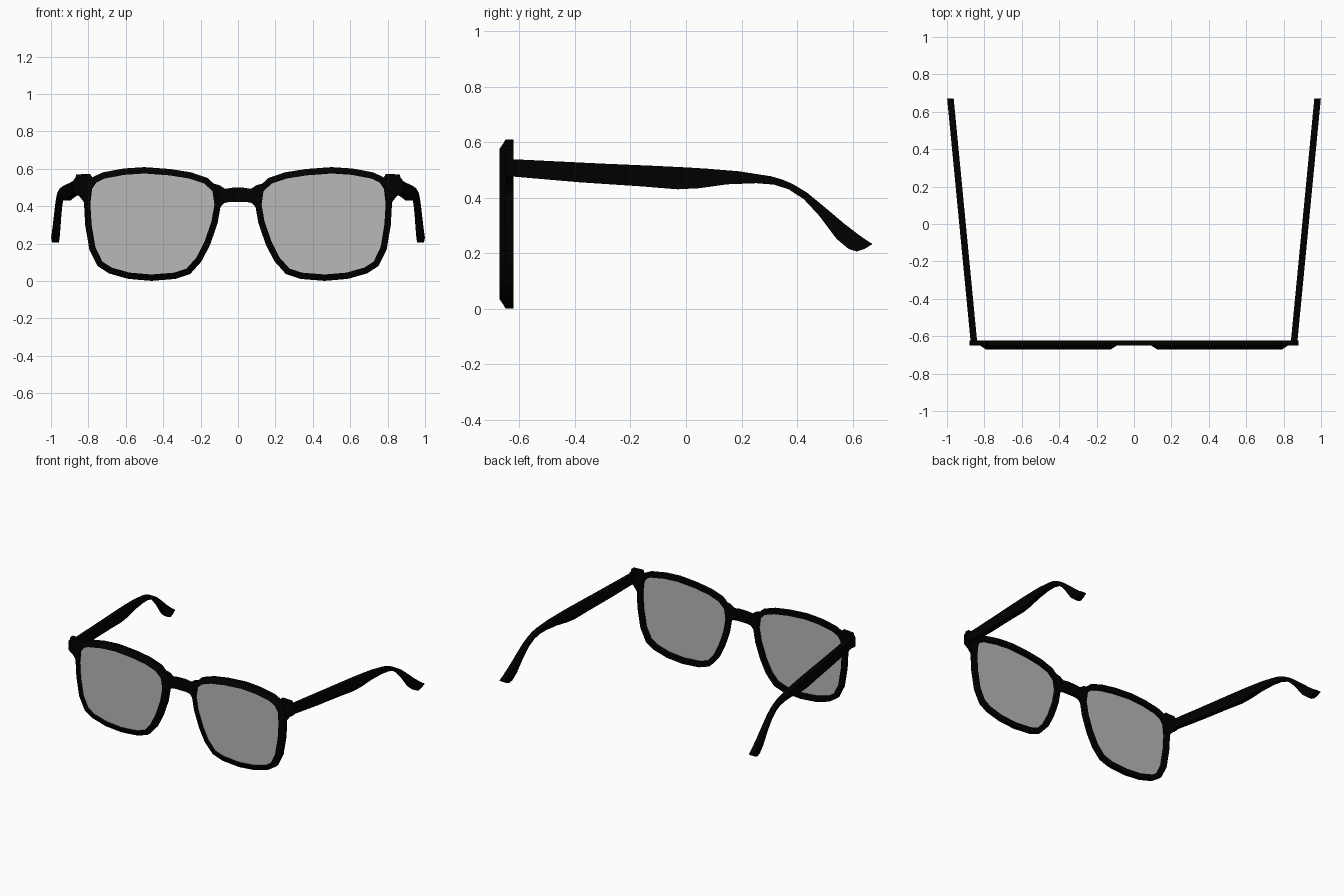
import bpy, bmesh
from mathutils import Vector

if "Cube" in bpy.data.objects:
    bpy.data.objects.remove(bpy.data.objects["Cube"])


def material(name, color):
    m = bpy.data.materials.new(name)
    m.diffuse_color = color
    m.use_nodes = True
    m.node_tree.nodes["Principled BSDF"].inputs["Base Color"].default_value = m.diffuse_color
    return m


BLACK = material("black_acetate", (0.0, 0.0, 0.0, 1))
TINT = material("lens_tint", (0.48, 0.48, 0.48, 1))


def make(name, verts, faces, mat, side=1):
    """Mesh object, mirrored in x when side is -1."""
    bm = bmesh.new()
    vs = [bm.verts.new((side * x, y, z)) for x, y, z in verts]
    for f in faces:
        bm.faces.new([vs[i] for i in f])
    bmesh.ops.recalc_face_normals(bm, faces=bm.faces)
    me = bpy.data.meshes.new(name)
    bm.to_mesh(me)
    bm.free()
    me.materials.append(mat)
    ob = bpy.data.objects.new(name, me)
    bpy.context.collection.objects.link(ob)
    return ob


def loft(name, rings, mat, side=1, closed=False):
    """Skin equal rings of points; close into a loop or cap the ends."""
    n, k = len(rings), len(rings[0])
    faces = [(i * k + j, i * k + (j + 1) % k,
              (i + 1) % n * k + (j + 1) % k, (i + 1) % n * k + j)
             for i in range(n if closed else n - 1) for j in range(k)]
    if not closed:
        faces += [tuple(range(k)), tuple(range((n - 1) * k, n * k))]
    return make(name, [p for r in rings for p in r], faces, mat, side)


def plate(name, outline, y0, y1, mat, side=1):
    """Extrude an x-z outline along y."""
    return loft(name, [[(x, y, z) for x, z in outline] for y in (y0, y1)], mat, side)


def offset(points, d):
    """Push a closed outline outwards by d."""
    centre = sum((Vector(p) for p in points), Vector((0, 0))) / len(points)
    out = []
    for i, p in enumerate(points):
        p = Vector(p)
        a = (p - Vector(points[i - 1])).normalized()
        b = (Vector(points[(i + 1) % len(points)]) - p).normalized()
        na, nb = Vector((-a.y, a.x)), Vector((-b.y, b.x))
        m = (na + nb).normalized()
        if m.dot(p - centre) < 0:
            m.negate()
        out.append(p + m * d / max(0.6, abs(m.dot(na))))
    return out


# Lens outline (x, z)
LENS = [(.783, .489), (.757, .527), (.714, .548), (.607, .568), (.50, .575),
        (.366, .565), (.259, .548), (.179, .521), (.136, .479), (.126, .409),
        (.142, .318), (.179, .211), (.222, .126), (.275, .067), (.34, .045),
        (.463, .035), (.58, .045), (.676, .072), (.725, .104), (.762, .179),
        (.783, .302), (.789, .409)]
RIM = offset(LENS, 0.034)

# End piece where the arm joins the rim (x, z)
TAB = [(.775, .545), (.79, .573), (.865, .57), (.87, .55), (.88, .54), (.88, .475),
       (.845, .45), (.815, .41), (.787, .43)]

# Arm side profile: top y, z and bottom y, z
ARM = [(-.635, .539, -.635, .477), (-.31, .523, -.38, .455), (-.10, .514, -.167, .441),
       (0, .509, -.03, .43), (.08, .504, .048, .434), (.19, .495, .149, .448),
       (.306, .477, .253, .452), (.345, .466, .317, .447), (.385, .449, .37, .43),
       (.435, .419, .425, .394), (.496, .369, .478, .337), (.568, .308, .543, .251),
       (.62, .268, .586, .215), (.645, .25, .615, .206), (.672, .233, .645, .216)]
HALF = 0.0175


def arm_x(y):
    return 0.856 + (y + 0.63) * 0.0965


for side, label in ((1, "right"), (-1, "left")):
    # Rim with bevelled front
    rings = [[(o.x, -.622, o.y), (o.x, -.65, o.y), (x, -.672, z), (x, -.622, z)]
             for o, (x, z) in zip(RIM, LENS)]
    loft(label + "_rim", rings, BLACK, side, closed=True)
    # Lens sheet
    make(label + "_lens", [(x, -.647, z) for x, z in LENS],
         [tuple(range(len(LENS)))], TINT, side)
    # End piece
    plate(label + "_end_piece", TAB, -.649, -.622, BLACK, side)
    # Arm, splayed outwards
    rings = []
    for ty, tz, by, bz in ARM:
        rings.append([(arm_x(ty) - HALF, ty, tz), (arm_x(ty) + HALF, ty, tz),
                      (arm_x(by) + HALF, by, bz), (arm_x(by) - HALF, by, bz)])
    loft(label + "_arm", rings, BLACK, side)

# Nose bridge
half = [(.03, .499), (.07, .493), (.098, .512), (.125, .52), (.122, .40),
        (.098, .39), (.075, .417), (.045, .423)]
plate("nose_bridge", half + [(-x, z) for x, z in reversed(half)], -.649, -.622, BLACK)
